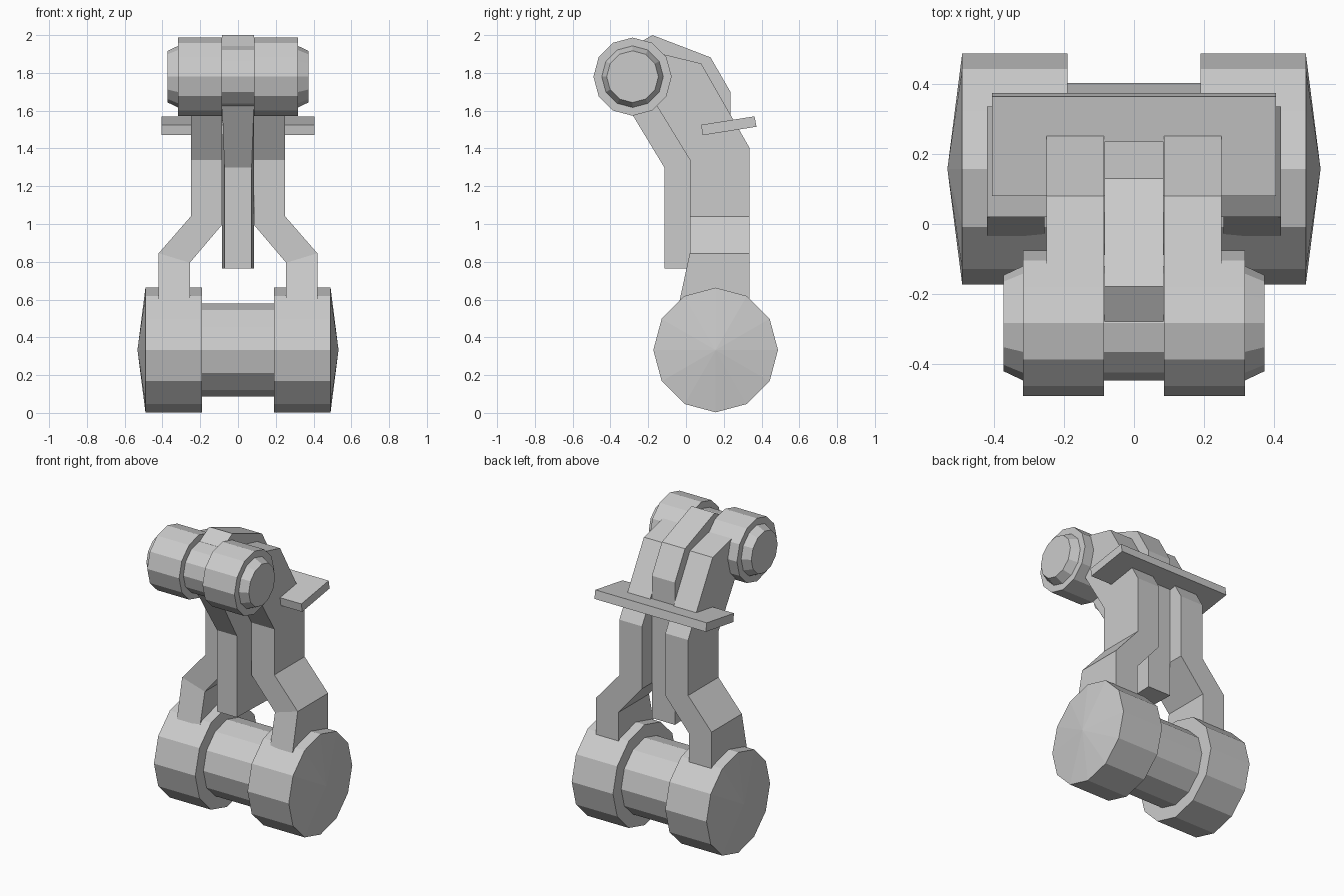
import bpy, bmesh, math

if "Cube" in bpy.data.objects:
    bpy.data.objects.remove(bpy.data.objects["Cube"])

grey = bpy.data.materials.new("plain grey")
grey.diffuse_color = (0.6, 0.6, 0.6, 1)
grey.use_nodes = True
grey.node_tree.nodes["Principled BSDF"].inputs["Base Color"].default_value = grey.diffuse_color


def finish(name, bm, mirror=False):
    bmesh.ops.recalc_face_normals(bm, faces=bm.faces[:])
    me = bpy.data.meshes.new(name)
    bm.to_mesh(me)
    bm.free()
    me.materials.append(grey)
    ob = bpy.data.objects.new(name, me)
    bpy.context.collection.objects.link(ob)
    if mirror:
        ob.modifiers.new("Mirror", 'MIRROR')  # across x = 0
        ob.modifiers["Mirror"].use_mirror_merge = False
    return ob


def loft(name, sections, mirror=False):
    """Skin closed rings of equal size and cap both ends."""
    bm = bmesh.new()
    rings = [[bm.verts.new(p) for p in s] for s in sections]
    n = len(rings[0])
    for a, b in zip(rings, rings[1:]):
        for i in range(n):
            j = (i + 1) % n
            bm.faces.new((a[i], a[j], b[j], b[i]))
    bm.faces.new(rings[0])
    bm.faces.new(rings[-1])
    return finish(name, bm, mirror)


def lathe(name, y, z, profile, mirror=False):
    """Twelve-sided turned part along x from (x, radius) pairs."""
    ring = lambda x, r: [(x, y + r * math.cos(i * math.pi / 6),
                          z + r * math.sin(i * math.pi / 6)) for i in range(12)]
    return loft(name, [ring(x, r) for x, r in profile], mirror)


# Lower rollers with shallow conical ends, and their axle
lathe("lower_roller", 0.157, 0.333, [(0.19, 0.33), (0.49, 0.33), (0.532, 0.002)], True)
lathe("lower_axle", 0.157, 0.333, [(-0.2, 0.245), (0.2, 0.245)])

# Upper hubs, and the pin with tapered ends
lathe("upper_hub", -0.283, 1.78, [(0.085, 0.207), (0.317, 0.207)], True)
lathe("upper_pin", -0.283, 1.78,
      [(-0.372, 0.137), (-0.317, 0.163), (0.317, 0.163), (0.372, 0.137)])


# Side arms: inner x, outer x, front (y, z), back (y, z), drop of the inner edge
def arm_section(xi, xo, f, b, drop=0):
    return [(xi, f[0], f[1] - drop), (xo, f[0], f[1]),
            (xo, b[0], b[1]), (xi, b[0], b[1] - drop)]


loft("side_arm", [
    arm_section(0.255, 0.42, (-0.065, 0.45), (0.335, 0.45)),
    arm_section(0.255, 0.42, (0.02, 0.845), (0.335, 0.845), 0.05),
    arm_section(0.085, 0.25, (0.02, 1.04), (0.335, 1.04), 0.045),
    arm_section(0.085, 0.25, (0.02, 1.34), (0.335, 1.405)),
    arm_section(0.085, 0.25, (-0.2, 1.70), (0.08, 1.85)),
    arm_section(0.085, 0.25, (-0.25, 1.78), (-0.25, 1.93)),
], True)

# Centre bar, slightly narrower along its front edge
outline = [(-0.115, 0.765), (-0.115, 1.30), (-0.31, 1.622), (-0.34, 1.78), (-0.29, 1.935),
           (-0.178, 2.0), (0.13, 1.882), (0.235, 1.70), (0.235, 0.765)]


def bar_side(s):
    return [(s * (0.072 if i < 2 else 0.084), y, z) for i, (y, z) in enumerate(outline)]


loft("centre_bar", [bar_side(-1), bar_side(1)])

# Tilted cross plate
plate = [(0.08, 1.525), (0.363, 1.57), (0.373, 1.515), (0.088, 1.47)]
loft("cross_plate", [[(x, y, z) for y, z in plate] for x in (-0.405, 0.405)])
